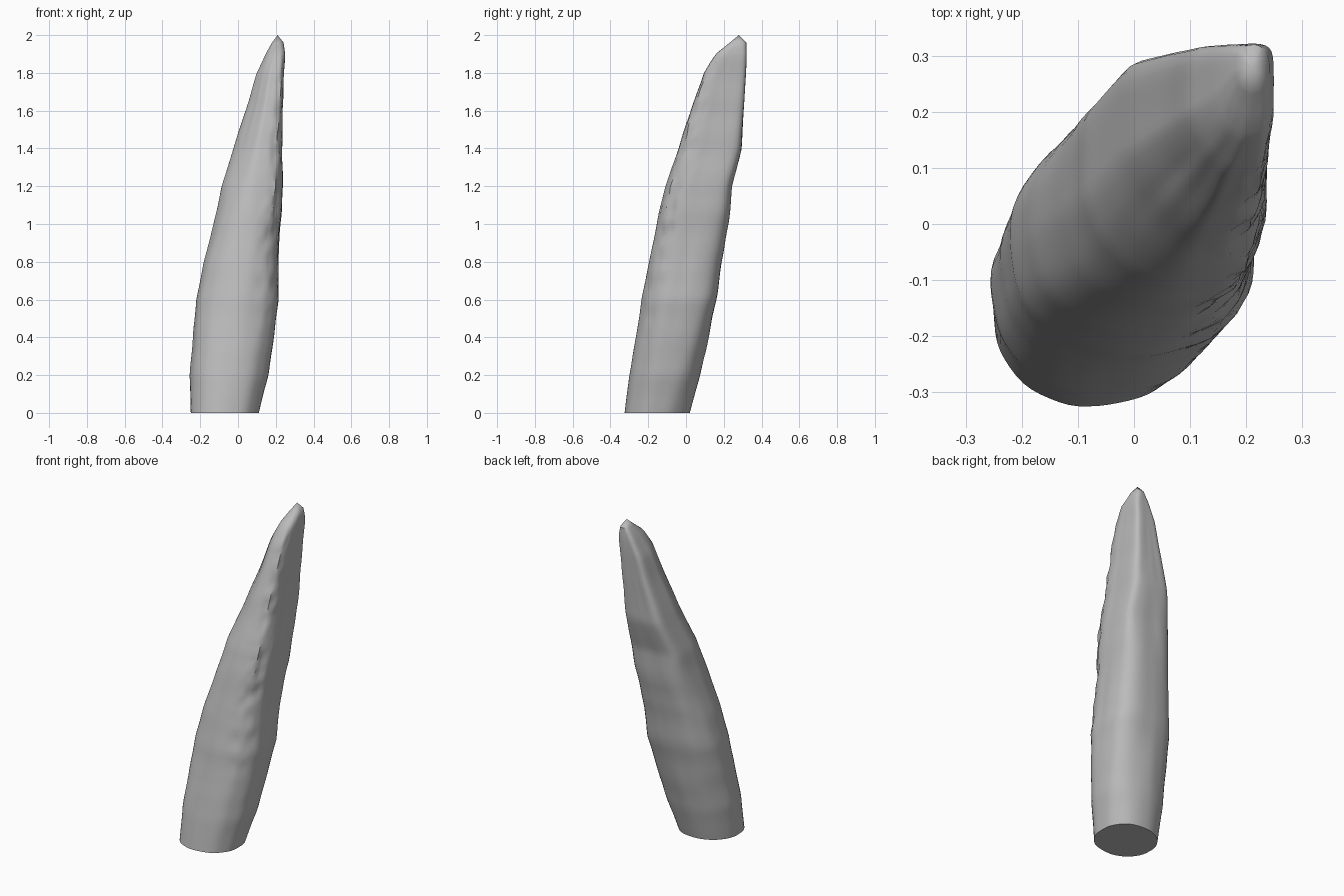
import bpy, bmesh, math
from mathutils import Vector, noise

if "Cube" in bpy.data.objects:
    bpy.data.objects.remove(bpy.data.objects["Cube"], do_unlink=True)

SIDES, RINGS = 64, 72

# Stations: z, x min, x max, y min, y max, then the squareness of the section's
# back left, back right, front right and front left corners
STATIONS = [
    (0.00, -0.25, 0.11, -0.325, 0.02, 2.4, 1.9, 2.3, 2.2),
    (0.20, -0.255, 0.16, -0.30, 0.075, 2.5, 2.0, 2.3, 2.2),
    (0.40, -0.24, 0.19, -0.265, 0.12, 2.7, 2.1, 2.2, 2.2),
    (0.60, -0.22, 0.215, -0.235, 0.16, 3.4, 2.2, 2.1, 2.3),
    (0.80, -0.18, 0.213, -0.195, 0.19, 3.6, 2.5, 2.1, 2.4),
    (1.00, -0.13, 0.225, -0.155, 0.225, 4.0, 3.2, 2.0, 2.5),
    (1.20, -0.085, 0.238, -0.11, 0.245, 6.0, 4.5, 1.7, 2.7),
    (1.40, -0.025, 0.235, -0.04, 0.295, 6.0, 6.0, 1.4, 3.0),
    (1.60, 0.04, 0.235, 0.025, 0.305, 7.0, 8.0, 1.25, 3.6),
    (1.80, 0.10, 0.245, 0.095, 0.318, 8.0, 7.0, 1.4, 3.8),
    (1.90, 0.147, 0.25, 0.155, 0.322, 6.0, 5.0, 1.9, 3.5),
    (1.96, 0.18, 0.242, 0.23, 0.32, 2.5, 2.5, 2.0, 2.0),
]


def station_at(z):
    """Blend the two stations around a height."""
    for low, high in zip(STATIONS, STATIONS[1:]):
        if z <= high[0]:
            f = (z - low[0]) / (high[0] - low[0])
            return [a + (b - a) * f for a, b in zip(low, high)]
    return list(STATIONS[-1])


def fit(values, low, high):
    """Stretch values so they span low to high."""
    a, b = min(values), max(values)
    return [low + (v - a) / (b - a) * (high - low) for v in values]


def ring(z):
    """Rounded section with its own squareness per corner, plus worn bumps."""
    _, x0, x1, y0, y1, *corners = station_at(z)
    xs, ys = [], []
    for i in range(SIDES):
        t = math.tau * (i + 0.5) / SIDES
        x, y = math.cos(t), math.sin(t)
        n = corners[4 * i // SIDES]
        r = (abs(x) ** n + abs(y) ** n) ** (-1 / n)
        r += 0.025 * noise.noise(Vector((x * 2.5, y * 2.5, z * 2.5)))
        # Chipped edge along the front left corner
        off = math.remainder(t + math.pi / 4, math.tau)
        chip = 0.1 * min(z * z, 1) * math.exp(-(off / 0.3) ** 2)
        r += chip * noise.noise(Vector((x * 6, y * 6, z * 14)))
        xs.append(x * r)
        ys.append(y * r)
    wob = [0.004 * min(z * 5, 1) * noise.noise(Vector((k * 9, 3, z * 7))) for k in range(4)]
    return [Vector((x, y, z)) for x, y in
            zip(fit(xs, x0 + wob[0], x1 + wob[1]), fit(ys, y0 + wob[2], y1 + wob[3]))]


# Stone shaft: stacked sections, flat base, pointed tip
bm = bmesh.new()
top = STATIONS[-1][0]
loops = [[bm.verts.new(p) for p in ring(top * k / RINGS)] for k in range(RINGS + 1)]
for low, high in zip(loops, loops[1:]):
    for i in range(SIDES):
        j = (i + 1) % SIDES
        bm.faces.new((low[i], low[j], high[j], high[i]))
bm.faces.new(list(reversed(loops[0])))
tip = bm.verts.new((0.21, 0.28, 2.0))
for i in range(SIDES):
    bm.faces.new((loops[-1][i], loops[-1][(i + 1) % SIDES], tip))

mesh = bpy.data.meshes.new("stone_spike")
bm.to_mesh(mesh)
bm.free()
spike = bpy.data.objects.new("stone_spike", mesh)
bpy.context.collection.objects.link(spike)

# Plain grey stone
grey = bpy.data.materials.new("stone_grey")
grey.use_nodes = True
colour = (0.5, 0.5, 0.5, 1)
grey.diffuse_color = colour
grey.node_tree.nodes["Principled BSDF"].inputs["Base Color"].default_value = colour
mesh.materials.append(grey)

bpy.ops.object.select_all(action="DESELECT")
spike.select_set(True)
bpy.context.view_layer.objects.active = spike
bpy.ops.object.shade_smooth_by_angle(angle=math.radians(35))
